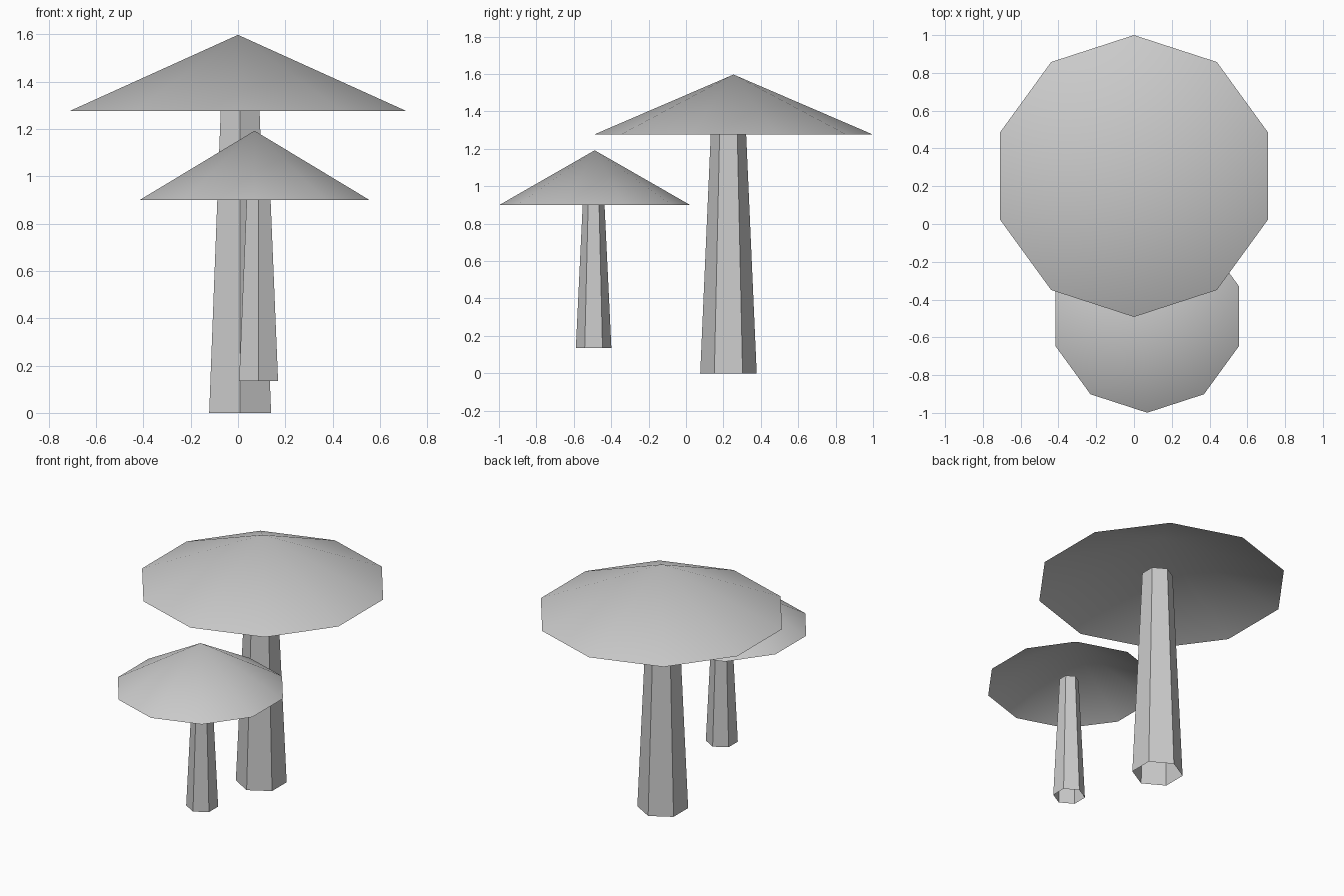
import bpy
import math

# Remove the default cube
cube = bpy.data.objects.get("Cube")
if cube:
    bpy.data.objects.remove(cube, do_unlink=True)

# One plain grey for everything
GREY = (0.6, 0.6, 0.6, 1.0)
grey = bpy.data.materials.new("plain_grey")
grey.use_nodes = True
grey.diffuse_color = GREY
grey.node_tree.nodes["Principled BSDF"].inputs["Base Color"].default_value = GREY


def cone(name, sides, x, y, bottom, top, r_bottom, r_top, smooth):
    """Open-ended cone or tapered tube with a corner on the y axis."""
    bpy.ops.mesh.primitive_cone_add(
        vertices=sides, radius1=r_bottom, radius2=r_top, depth=top - bottom,
        end_fill_type='NOTHING', location=(x, y, (bottom + top) / 2))
    obj = bpy.context.object
    obj.name = obj.data.name = name
    obj.data.materials.append(grey)
    if smooth:
        bpy.ops.object.shade_smooth_by_angle(angle=math.radians(40))
    else:
        bpy.ops.object.shade_flat()
    return obj


# Tall mushroom: hollow cap over a six-sided stem
cone("large_cap", 10, 0.0, 0.254, 1.276, 1.597, 0.746, 0.0, True)
cone("large_stem", 6, 0.009, 0.227, 0.0, 1.36, 0.151, 0.091, False)

# Small mushroom in front, its stem starting a little higher
cone("small_cap", 10, 0.07, -0.488, 0.899, 1.192, 0.511, 0.0, True)
cone("small_stem", 6, 0.087, -0.494, 0.135, 0.93, 0.095, 0.057, False)
